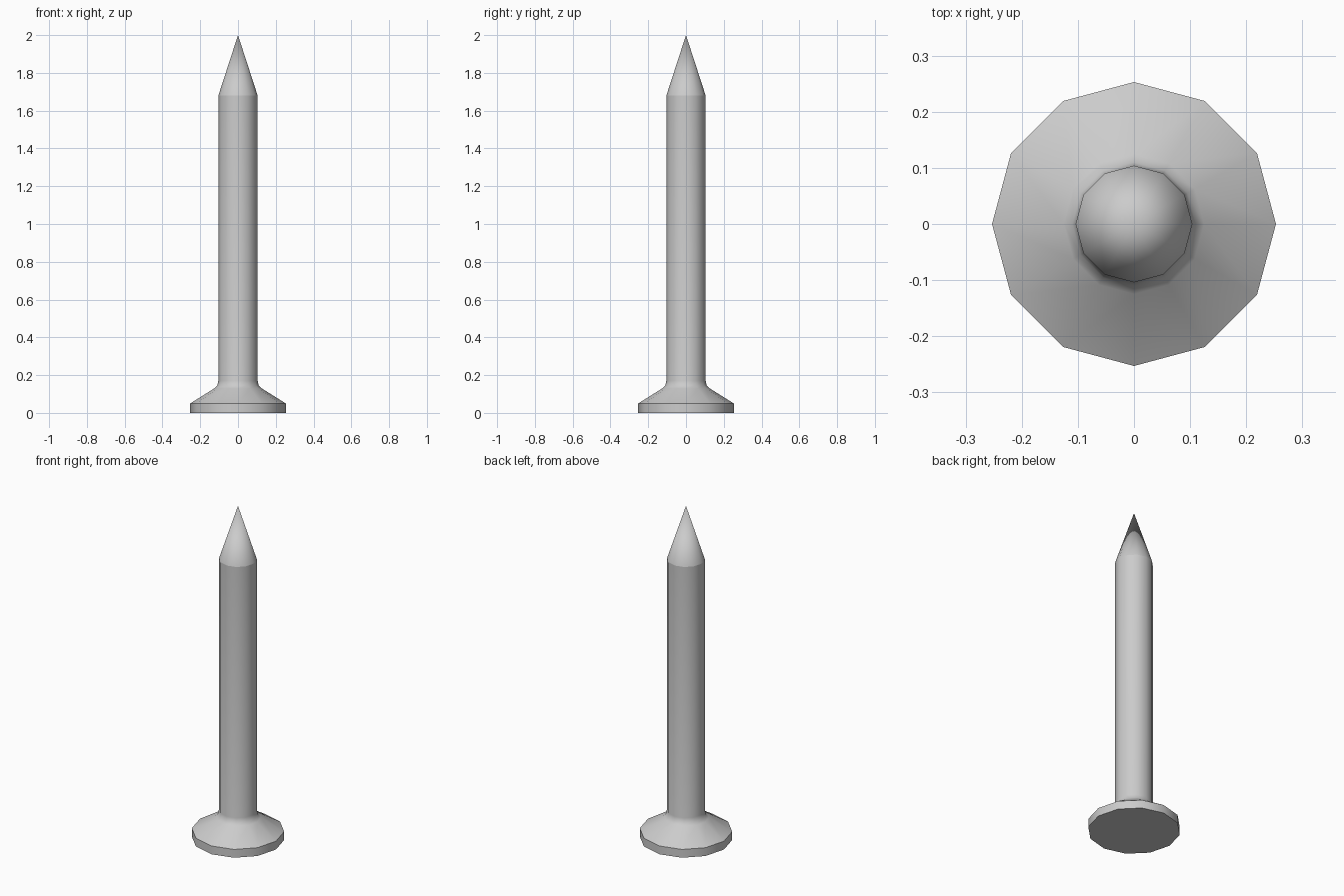
import bpy, bmesh, math

if "Cube" in bpy.data.objects:
    bpy.data.objects.remove(bpy.data.objects["Cube"])

SIDES = 12
TIP_Z = 2.0
SHOULDER_Z = 1.68

# Lathe profile (radius, height): head, flare, shaft
profile = [(0.253, 0.0), (0.253, 0.05), (0.125, 0.13),
           (0.11, 0.145), (0.104, 0.17), (0.104, SHOULDER_Z)]

bm = bmesh.new()
rings = [[bm.verts.new((r * math.cos(2 * math.pi * i / SIDES),
                        r * math.sin(2 * math.pi * i / SIDES), z))
          for i in range(SIDES)] for r, z in profile]

# Flat underside of the head
bm.faces.new(rings[0][::-1])

# Side walls
for lower, upper in zip(rings, rings[1:]):
    for i in range(SIDES):
        j = (i + 1) % SIDES
        bm.faces.new((lower[i], lower[j], upper[j], upper[i]))

# Pointed tip
tip = bm.verts.new((0, 0, TIP_Z))
for i in range(SIDES):
    bm.faces.new((rings[-1][i], rings[-1][(i + 1) % SIDES], tip))

mesh = bpy.data.meshes.new("nail")
bm.to_mesh(mesh)
bm.free()
nail = bpy.data.objects.new("nail", mesh)
bpy.context.collection.objects.link(nail)

# Smooth sides, crisp rim and crisp shoulder below the tip
bpy.context.view_layer.objects.active = nail
nail.select_set(True)
bpy.ops.object.shade_smooth_by_angle(angle=math.radians(40))
for e in mesh.edges:
    if all(abs(mesh.vertices[v].co.z - SHOULDER_Z) < 1e-4 for v in e.vertices):
        e.use_edge_sharp = True
    # tip facets stay smooth
